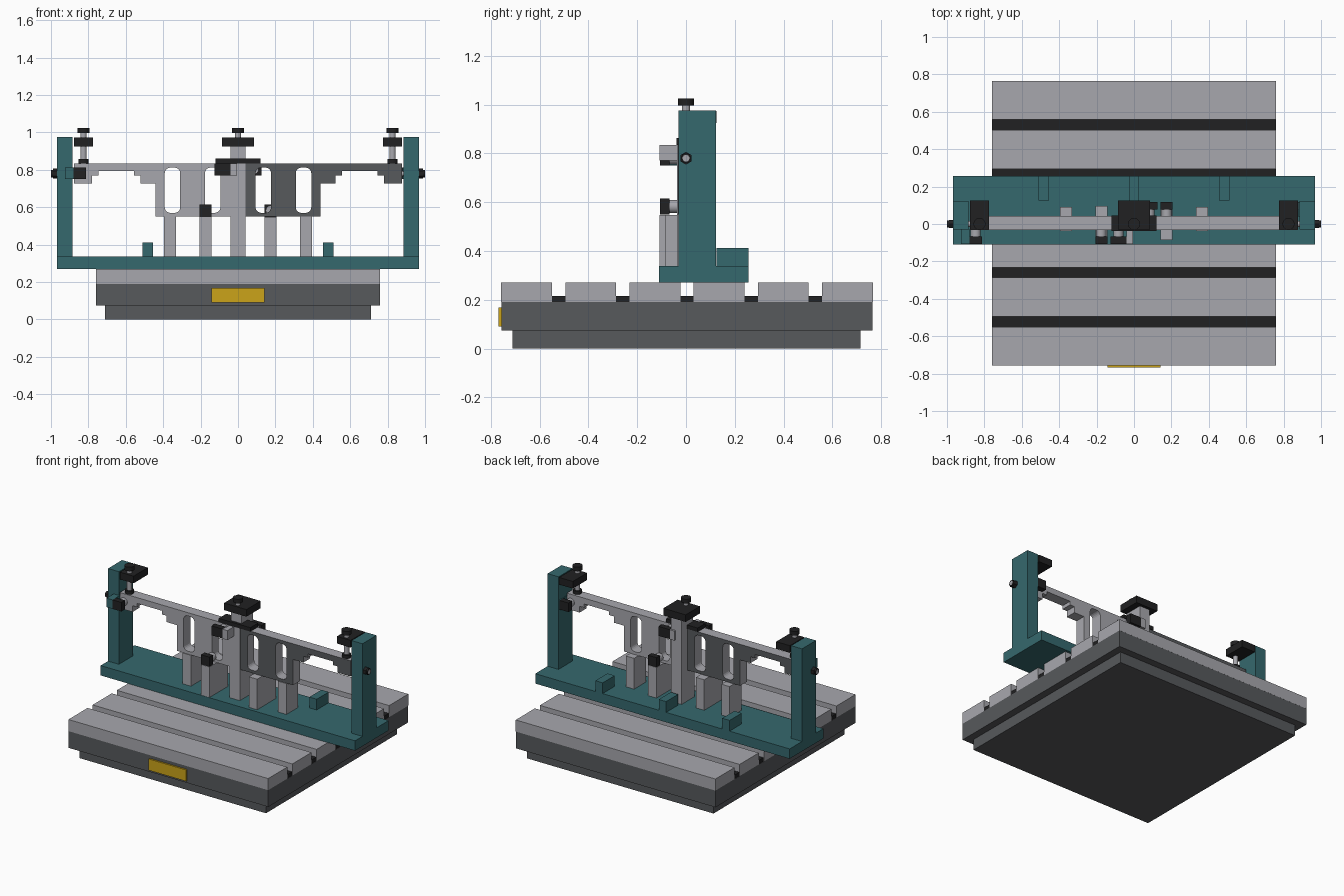
import bpy, bmesh, math
from mathutils import Matrix, Vector

cube = bpy.data.objects.get("Cube")
if cube:
    bpy.data.objects.remove(cube, do_unlink=True)


def material(name, rgb):
    m = bpy.data.materials.new(name)
    m.use_nodes = True
    m.diffuse_color = (*rgb, 1)
    m.node_tree.nodes["Principled BSDF"].inputs["Base Color"].default_value = (*rgb, 1)
    return m


STEEL = material("light steel", (0.39, 0.39, 0.42))
IRON = material("dark iron", (0.095, 0.1, 0.107))
TEAL = material("teal paint", (0.036, 0.14, 0.155))
BLACK = material("black", (0.015, 0.015, 0.016))
YELLOW = material("yellow", (0.6, 0.37, 0.01))

# Half turn about the vertical axis of the workpiece
CENTRE = Vector((0, 0.005, 0))
HALF_TURN = (Matrix.Translation(CENTRE) @ Matrix.Rotation(math.pi, 4, 'Z')
             @ Matrix.Translation(-CENTRE))


def add(name, bm, *mats):
    me = bpy.data.meshes.new(name)
    bm.to_mesh(me)
    bm.free()
    for m in mats:
        me.materials.append(m)
    ob = bpy.data.objects.new(name, me)
    bpy.context.collection.objects.link(ob)
    return ob


def box(name, mat, x, y, z):
    bm = bmesh.new()
    bmesh.ops.create_cube(bm, size=1)
    for v in bm.verts:
        v.co = [(a + b) / 2 + c * (b - a) for c, (a, b) in zip(v.co, (x, y, z))]
    return add(name, bm, mat)


def rod(name, mat, start, end, radius, sides=24):
    start, end = Vector(start), Vector(end)
    axis = end - start
    bm = bmesh.new()
    bmesh.ops.create_cone(bm, cap_ends=True, segments=sides, radius1=radius,
                          radius2=radius, depth=axis.length)
    turn = axis.to_track_quat('Z', 'Y').to_matrix().to_4x4()
    bm.transform(Matrix.Translation((start + end) / 2) @ turn)
    for f in bm.faces:
        f.smooth = len(f.verts) == 4 and sides > 6
    return add(name, bm, mat)


def turned(ob):
    """Copy a part to the opposite side by a half turn."""
    me = ob.data.copy()
    me.transform(HALF_TURN)
    copy = bpy.data.objects.new("opposite_" + ob.name, me)
    bpy.context.collection.objects.link(copy)


# Machine table: plinth, body, slotted top, badge plate
BODY = (-0.76, 0.765)
box("plinth", IRON, (-0.71, 0.71), (-0.71, 0.715), (0, 0.075))
box("table_body", IRON, (-0.76, 0.76), (-0.757, 0.765), (0.075, 0.19))
pitch = 0.263
for i in range(6):
    y = 0.004 + (i - 2.5) * pitch
    box("table_slab", STEEL, (-0.76, 0.76), (y - 0.104, y + 0.104), (0.19, 0.27))
    if i < 5:
        box("slot_floor", BLACK, (-0.758, 0.758), (y + 0.104, y + pitch - 0.104),
            (0.19, 0.216))
box("front_badge", YELLOW, (-0.143, 0.143), (-0.768, -0.757), (0.09, 0.168))

# Fixture frame: cross beam, columns, rear stops
box("frame_beam", TEAL, (-0.968, 0.968), (-0.11, 0.256), (0.27, 0.338))
for x in (-0.483, 0, 0.483):
    box("rear_stop", TEAL, (x - 0.028, x + 0.028), (0.125, 0.256), (0.338, 0.412))
for s in (-1, 1):
    box("column", TEAL, sorted((s * 0.885, s * 0.968)), (-0.03, 0.122), (0.338, 0.975))
    # Side screw through the column
    rod("side_nut", BLACK, (s * 0.968, 0, 0.78), (s * 0.99, 0, 0.78), 0.026, 6)
    rod("side_screw", STEEL, (s * 0.87, 0, 0.78), (s * 0.992, 0, 0.78), 0.015)
    rod("side_screw_collar", BLACK, (s * 0.985, 0, 0.78), (s * 0.999, 0, 0.78), 0.02)
    rod("side_screw_tip", STEEL, (s * 0.999, 0, 0.78), (s * 1.0, 0, 0.78), 0.014)

# Support posts
box("outer_post", STEEL, (-0.395, -0.332), (-0.037, 0.09), (0.338, 0.55))
box("outer_post", STEEL, (0.332, 0.395), (-0.037, 0.09), (0.338, 0.55))
turned(box("clamp_post", STEEL, (-0.205, -0.142), (-0.108, 0.095), (0.338, 0.548)))
box("centre_post_front", STEEL, (-0.04, 0.04), (-0.037, 0.045), (0.338, 0.835))
box("centre_post", STEEL, (-0.04, 0.04), (0.04, 0.105), (0.338, 0.925))


def spline(curve, pts):
    sp = curve.splines.new('POLY')
    sp.points.add(len(pts) - 1)
    for p, (u, v) in zip(sp.points, pts):
        p.co = (u, v, 0, 1)
    sp.use_cyclic_u = True


def rounded_slot(x0, x1, z0, z1, r, steps=5):
    pts = []
    corners = ((x1 - r, z1 - r), (x0 + r, z1 - r), (x0 + r, z0 + r), (x1 - r, z0 + r))
    for k, (cx, cz) in enumerate(corners):
        for i in range(steps + 1):
            a = math.pi / 2 * (k + i / steps)
            pts.append((cx + r * math.cos(a), cz + r * math.sin(a)))
    return pts


# Workpiece: stepped arm with two rounded windows, repeated by a half turn
outline = [(0, 0.835), (-0.877, 0.835), (-0.877, 0.727), (-0.78, 0.727), (-0.78, 0.77),
           (-0.745, 0.77), (-0.745, 0.795), (-0.555, 0.795), (-0.555, 0.77),
           (-0.52, 0.77), (-0.52, 0.727), (-0.442, 0.727), (-0.442, 0.55), (0, 0.55)]
curve = bpy.data.curves.new("arm_profile", 'CURVE')
curve.dimensions = '2D'
curve.fill_mode = 'BOTH'
curve.extrude = 0.037
spline(curve, outline)
for x0 in (-0.392, -0.177):
    spline(curve, rounded_slot(x0, x0 + 0.083, 0.57, 0.812, 0.03))
helper = bpy.data.objects.new("arm_profile", curve)
bpy.context.collection.objects.link(helper)
bpy.context.view_layer.update()
flat = bpy.data.meshes.new_from_object(
    helper.evaluated_get(bpy.context.evaluated_depsgraph_get()))
bpy.data.objects.remove(helper, do_unlink=True)
bm = bmesh.new()
bm.from_mesh(flat)
bpy.data.meshes.remove(flat)
bmesh.ops.remove_doubles(bm, verts=bm.verts, dist=0.0001)
bm.transform(Matrix.Translation(CENTRE) @ Matrix.Rotation(math.pi / 2, 4, 'X'))
bmesh.ops.recalc_face_normals(bm, faces=bm.faces)
for f in bm.faces:
    f.smooth = False
    f.material_index = 1 if f.normal.y > 0.9 else 0  # dark rear face
turned(add("workpiece_arm", bm, STEEL, IRON))

# Vertical clamps: cap, screw, knob and foot
for x in (-0.826, 0, 0.826):
    half = 0.085 if x == 0 else 0.052
    box("clamp_cap", BLACK, (x - half, x + half), (-0.03, 0.125), (0.925, 0.974))
    rod("clamp_screw", STEEL, (x, 0, 0.84), (x, 0, 1.0), 0.017)
    rod("clamp_knob", BLACK, (x, 0, 0.997), (x, 0, 1.025), 0.032)
    if x:
        rod("clamp_foot", BLACK, (x, 0, 0.835), (x, 0, 0.858), 0.028)
box("centre_screw_sleeve", STEEL, (-0.04, 0.04), (-0.02, 0.045), (0.86, 0.925))
box("centre_clamp_plate", BLACK, (-0.12, 0.12), (-0.038, 0.045), (0.835, 0.862))

# Horizontal clamps on both sides of the workpiece
for x0, x1, z0, z1 in ((-0.88, -0.813, 0.75, 0.812), (-0.207, -0.143, 0.549, 0.615),
                       (-0.126, -0.041, 0.77, 0.835)):
    turned(box("side_clamp_pad", BLACK, (x0, x1), (-0.107, -0.068), (z0, z1)))
    x, z = (x0 + x1) / 2, (z0 + z1) / 2
    turned(rod("side_clamp_screw", STEEL, (x, -0.07, z), (x, -0.025, z), 0.027))
turned(box("centre_bracket", STEEL, (-0.041, -0.005), (-0.108, -0.03), (0.77, 0.835)))
turned(box("column_bracket", TEAL, (-0.925, -0.88), (-0.107, -0.028), (0.75, 0.812)))
